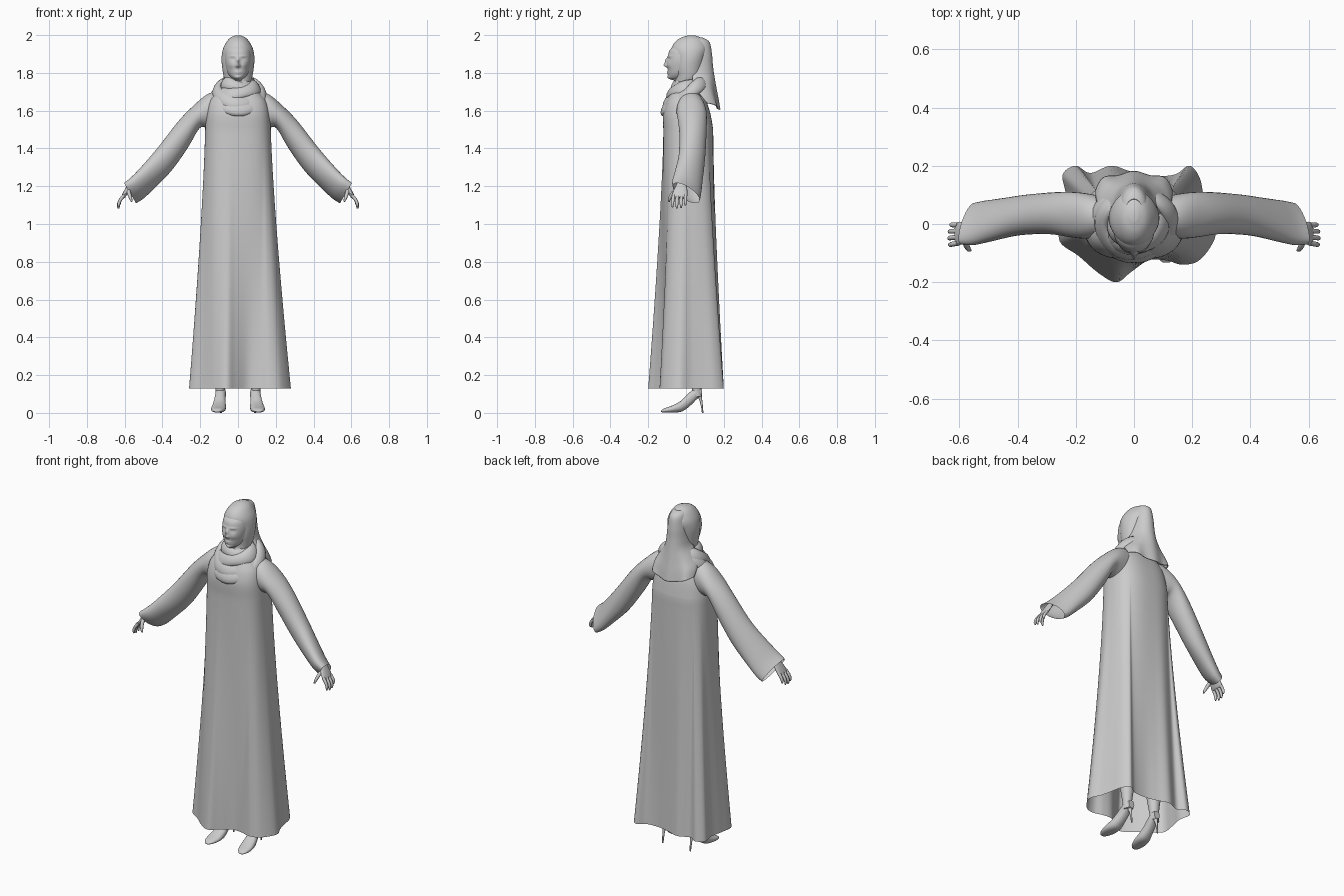
import bpy, bmesh
from math import sin, cos, pi, tau, exp, atan2
from mathutils import Vector

cube = bpy.data.objects.get("Cube")
if cube:
    bpy.data.objects.remove(cube, do_unlink=True)

grey = bpy.data.materials.new("plain_grey")
grey.use_nodes = True
grey.diffuse_color = (0.6, 0.6, 0.6, 1)
grey.node_tree.nodes["Principled BSDF"].inputs["Base Color"].default_value = (0.6, 0.6, 0.6, 1)


def smooth(rows, steps, closed=False):
    """Catmull-Rom interpolation of rows of numbers."""
    n, out = len(rows), []
    pick = (lambda i: rows[i % n]) if closed else (lambda i: rows[max(0, min(n - 1, i))])
    for i in range(n if closed else n - 1):
        for k in range(steps):
            t = k / steps
            out.append([b + t / 2 * (c - a + t * (2 * a - 5 * b + 4 * c - d + t * (3 * (b - c) + d - a)))
                        for a, b, c, d in zip(pick(i - 1), pick(i), pick(i + 1), pick(i + 2))])
    if not closed:
        out.append(list(rows[-1]))
    return out


def loft(name, rings, wrap=True, loop=False, caps=False, thickness=0):
    """Skin a list of equally long point rings."""
    bm = bmesh.new()
    grid = [[bm.verts.new(p) for p in ring] for ring in rings]
    n = len(grid[0])
    pairs = list(zip(grid, grid[1:])) + ([(grid[-1], grid[0])] if loop else [])
    for a, b in pairs:
        for j in range(n if wrap else n - 1):
            k = (j + 1) % n
            bm.faces.new((a[j], a[k], b[k], b[j]))
    if caps:
        bm.faces.new(grid[0])
        bm.faces.new(grid[-1])
    bmesh.ops.recalc_face_normals(bm, faces=bm.faces)
    mesh = bpy.data.meshes.new(name)
    bm.to_mesh(mesh)
    bm.free()
    obj = bpy.data.objects.new(name, mesh)
    bpy.context.collection.objects.link(obj)
    mesh.materials.append(grey)
    if thickness:
        mod = obj.modifiers.new("Cloth", "SOLIDIFY")
        mod.thickness, mod.offset = thickness, 0
    bpy.ops.object.select_all(action="DESELECT")
    obj.select_set(True)
    bpy.context.view_layer.objects.active = obj
    bpy.ops.object.shade_smooth_by_angle(angle=0.9)


def squircle(angle, power):
    c, s = cos(angle), sin(angle)
    r = (abs(c) ** power + abs(s) ** power) ** (-1 / power)
    return r * c, r * s


def stack(rows, steps, n, power=2):
    """Horizontal oval rings from rows of height, centre y, half width, half depth."""
    rings = []
    for z, cy, rx, ry in smooth(rows, steps):
        pts = [squircle(tau * j / n, power) for j in range(n)]
        rings.append([Vector((rx * x, cy + ry * y, z)) for x, y in pts])
    return rings


def tube(name, rows, steps=4, n=12):
    """Round tube through rows of x, y, z, radius."""
    path = smooth(rows, steps)
    pts = [Vector(p[:3]) for p in path]
    rings = []
    for i, p in enumerate(pts):
        d = (pts[min(i + 1, len(pts) - 1)] - pts[max(i - 1, 0)]).normalized()
        u = d.cross(Vector((0, 1, 0.01))).normalized()
        v = d.cross(u)
        rings.append([p + path[i][3] * (u * cos(tau * j / n) + v * sin(tau * j / n)) for j in range(n)])
    loft(name, rings, caps=True)


def limb(name, side, rows, steps=5, n=32, caps=False):
    """Sideways limb: rows of upper x z, lower x z, front y, back y, shear."""
    rings = []
    for tx, tz, bx, bz, yf, yb, sh in smooth(rows, steps):
        ring = []
        for j in range(n):
            c, s = cos(tau * j / n), sin(tau * j / n)
            ring.append(Vector((side * ((tx + bx) + (tx - bx) * c) / 2,
                                ((yf + yb) + (yb - yf) * s) / 2 - sh * c,
                                ((tz + bz) + (tz - bz) * c) / 2)))
        rings.append(ring)
    loft(name, rings, caps=caps)


# Long dress: folded hem outline blending into a boxy chest, then shoulders
hem = smooth([(.28, -.04), (.255, .03), (.24, .09), (.225, .16), (.19, .2), (.14, .17), (.06, .165),
              (-.01, .18), (-.08, .2), (-.15, .175), (-.2, .2), (-.245, .17), (-.235, .1), (-.25, .02),
              (-.255, -.06), (-.19, -.11), (-.12, -.17), (-.06, -.2), (-.01, -.165), (.05, -.125),
              (.11, -.125), (.17, -.14), (.23, -.12)], 6, closed=True)
angles = [atan2(y, x) for x, y in hem]
chest = [(1.5, .012, .174, .132), (1.58, .004, .168, .126), (1.64, .002, .155, .11),
         (1.68, .002, .13, .092), (1.72, .002, .09, .075), (1.76, .002, .055, .055)]


def chest_ring(z, cy, rx, ry):
    pts = [squircle(a, 2.7) for a in angles]
    return [Vector((rx * x, cy + ry * y, z)) for x, y in pts]


rings = []
top = chest_ring(*chest[0])
for i in range(40):
    t = 1 - i / 40
    w = t ** 1.3
    rings.append([Vector((p.x * (1 - w) + h[0] * w, p.y * (1 - w) + h[1] * w, 1.5 - 1.37 * t))
                  for p, h in zip(top, hem)])
rings += [chest_ring(*row) for row in smooth(chest, 5)]
loft("dress", rings)

# Head with sculpted face: bumps of x, z, height, width x, width z
bumps = [(0, 1.84, .018, .010, .010), (0, 1.862, .012, .008, .018), (0, 1.806, .005, .018, .004),
         (0, 1.797, .005, .015, .004), (0, 1.777, .006, .014, .009)]
for s in (1, -1):
    bumps += [(s * .029, 1.872, -.007, .013, .008), (s * .029, 1.871, .004, .009, .005),
              (s * .028, 1.889, .003, .018, .005), (s * .034, 1.84, .005, .016, .016),
              (s * .010, 1.836, .003, .006, .006)]
head = stack([(1.7, .005, .04, .045), (1.75, .0, .04, .045), (1.765, -.035, .022, .045),
              (1.775, -.035, .036, .057), (1.795, -.028, .052, .067), (1.825, -.016, .064, .081),
              (1.86, -.009, .071, .091), (1.895, -.004, .072, .09), (1.925, 0, .066, .083),
              (1.96, .005, .045, .05)], 9, 128, 2.1)
for ring in head:
    for p in ring:
        if p.y < -.02:
            p.y -= sum(h * exp(-((p.x - x) / a) ** 2 - ((p.z - z) / b) ** 2) for x, z, h, a, b in bumps)
loft("head", head, caps=True)

# Close hood around the head
loft("hood", stack([(1.7, .0, .064, .062), (1.745, .003, .066, .062), (1.78, .014, .076, .07),
                    (1.83, .016, .084, .08), (1.88, .02, .087, .086), (1.925, .02, .08, .096),
                    (1.96, .022, .063, .083), (1.985, .026, .042, .056), (1.998, .03, .015, .02)],
                   5, 64), caps=True)

# Loose cloth hanging from the hood down the back: z, half width, back y, side y
rings = []
for z, w, yb, ys in smooth([(1.985, .03, .085, .03), (1.962, .045, .122, .03), (1.9, .054, .135, .04),
                            (1.84, .06, .14, .04), (1.78, .072, .148, .035), (1.72, .102, .157, .04),
                            (1.66, .126, .167, .075), (1.605, .13, .175, .112)], 5):
    drop = max(0, (1.8 - z) / .2)
    ring = []
    for j in range(41):
        a = pi * (j / 40 - .5)
        y = ys + (yb - ys) * cos(a) ** .8 + .005 * drop * cos(7 * a)
        ring.append(Vector((w * sin(a), y, z + .035 * drop * sin(a) ** 2)))
    rings.append(ring)
loft("hood_drape", rings, wrap=False, thickness=.005)

# Gathered scarf folds: centre y, half width, half depth, front z, back z, roll radius, side tilt
folds = [(0, .128, .106, 1.61, 1.745, .025, .008), (0, .112, .095, 1.648, 1.735, .027, -.012),
         (0, .092, .08, 1.688, 1.74, .026, .012), (.002, .07, .064, 1.73, 1.75, .022, -.008)]
for i, (cy, rx, ry, zf, zb, r, tilt) in enumerate(folds):
    rings = []
    for k in range(64):
        a = tau * k / 64
        z = (zf + zb) / 2 + (zb - zf) / 2 * sin(a) + tilt * cos(a) + .006 * sin(2 * a + 2 * i)
        size = r * (1 + .15 * sin(3 * a + i))
        rings.append([Vector(((rx + size * cos(b)) * cos(a), cy + (ry + size * cos(b)) * sin(a),
                              z + 1.2 * size * sin(b) - .7 * size * cos(b)))
                      for b in (tau * j / 14 for j in range(14))])
    loft("scarf_fold_" + str(i + 1), rings, loop=True)

for side, label in ((1, "left_"), (-1, "right_")):
    # Flared sleeve, open at the cuff
    limb(label + "sleeve", side, [
        (.07, 1.715, .1, 1.5, -.04, .09, 0), (.16, 1.688, .165, 1.51, -.05, .105, 0),
        (.235, 1.627, .205, 1.505, -.045, .11, 0), (.315, 1.545, .265, 1.405, -.035, .108, .005),
        (.42, 1.41, .35, 1.285, -.037, .098, .015), (.51, 1.305, .44, 1.192, -.052, .08, .032),
        (.565, 1.248, .5, 1.135, -.058, .065, .045), (.603, 1.217, .54, 1.11, -.05, .052, .05)])
    # Hand with curled fingers and thumb
    limb(label + "palm", side, [
        (.54, 1.27, .52, 1.25, -.045, .0, 0), (.578, 1.22, .558, 1.205, -.05, .002, 0),
        (.597, 1.188, .576, 1.173, -.065, .007, 0), (.614, 1.155, .596, 1.142, -.075, .007, 0),
        (.617, 1.142, .605, 1.135, -.07, .0, 0)], n=20, caps=True)
    for i, reach in enumerate((.9, 1, .95, .75)):
        y = -.066 + .021 * i
        tube(label + "finger_" + str(i + 1), [
            (side * .604, y, 1.152, .009), (side * (.606 + .02 * reach), y * 1.05, 1.152 - .03 * reach, .0085),
            (side * (.606 + .028 * reach), y * 1.08, 1.152 - .053 * reach, .0075),
            (side * (.606 + .026 * reach), y * 1.08, 1.152 - .07 * reach, .004)], n=10)
    tube(label + "thumb", [(side * .583, -.045, 1.185, .011), (side * .576, -.072, 1.16, .01),
                           (side * .568, -.087, 1.135, .008), (side * .562, -.09, 1.118, .004)], n=10)
    # Leg under the dress
    tube(label + "leg", [(side * .095, .06, .085, .024), (side * .094, .055, .14, .026),
                         (side * .092, .05, .3, .045), (side * .09, .03, .55, .05)], n=20)
    # High-heeled shoe: y, sole z, upper z, half width
    rings = []
    for y, lo, hi, w in smooth([(-.132, .004, .012, .012), (-.115, .002, .024, .027),
                                (-.075, .002, .038, .038), (-.03, .005, .062, .036), (0, .02, .09, .031),
                                (.03, .045, .118, .028), (.06, .075, .135, .027), (.086, .09, .135, .018)], 4):
        x = side * (.097 - .1 * y)
        pts = [squircle(tau * j / 24, 2.4) for j in range(24)]
        rings.append([Vector((x + w * a, y, (lo + hi) / 2 + (hi - lo) / 2 * b)) for a, b in pts])
    loft(label + "shoe", rings, caps=True)
    tube(label + "stiletto_heel", [(side * .09, .068, .1, .016), (side * .09, .078, .07, .008),
                                   (side * .09, .085, .03, .005), (side * .09, .088, 0, .004)], n=12)
